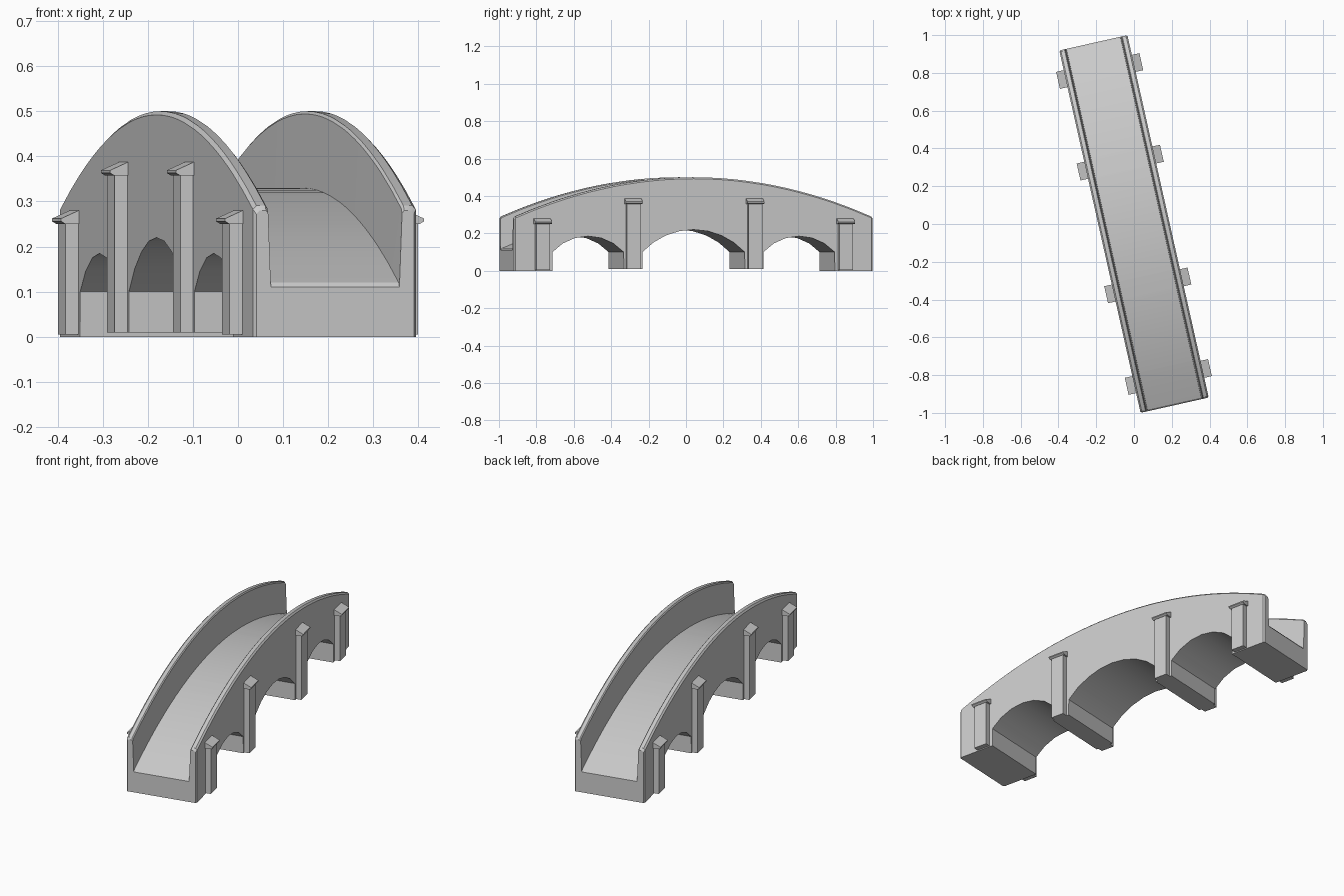
import bpy, bmesh, math
from mathutils import Matrix

if "Cube" in bpy.data.objects:
    bpy.data.objects.remove(bpy.data.objects["Cube"])

ANGLE = math.radians(12.65)
ROT = Matrix.Rotation(ANGLE, 4, 'Z')
L, W = 0.983, 0.185            # half length, half width


def make(name, bm):
    bmesh.ops.recalc_face_normals(bm, faces=bm.faces)
    bm.transform(ROT)
    me = bpy.data.meshes.new(name)
    bm.to_mesh(me)
    bm.free()
    ob = bpy.data.objects.new(name, me)
    bpy.context.collection.objects.link(ob)
    return ob


def arch(centre, half, spring, apex, n):
    """Stations (u, underside z) of one segmental arch with upright pier faces."""
    h = apex - spring
    r = (half * half + h * h) / (2 * h)
    a = math.asin(half / r)
    pts = []
    for i in range(n + 1):
        t = -a + 2 * a * i / n
        pts.append((centre + r * math.sin(t), apex - r + r * math.cos(t)))
    return [(centre - half - 0.001, 0.0)] + pts + [(centre + half + 0.001, 0.0)]


# underside stations along the length
side_arch = arch(0.578, 0.195, 0.10, 0.185, 6)
mid_arch = arch(0.0, 0.28, 0.10, 0.22, 8)
right = [(u, 0.01 if z == 0 and u < 0.5 else z) for u, z in side_arch]
right += [(0.87, 0), (L - 0.008, 0), (L, 0)]
mid = [(u, 0.01 if z == 0 else z) for u, z in mid_arch]
stations = [(-u, z) for u, z in reversed(right)] + mid + right

# bridge body: channel-shaped section lofted along the stations
bm = bmesh.new()
rings = []
for u, bottom in stations:
    end = abs(u) > L - 0.001
    w = W - (0.006 if end else 0)
    drop = 0.007 if end else 0
    top = 0.50 - 0.213 * (u / L) ** 2 - drop
    deck = 0.33 - 0.213 * (u / L) ** 2 - drop
    half = [(w, bottom), (w, top - 0.008), (w - 0.008, top),
            (0.157, top), (0.152, top - 0.006), (0.146, deck)]
    loop = half + [(-v, z) for v, z in reversed(half)]
    rings.append([bm.verts.new((v, u, z)) for v, z in loop])
n = len(rings[0])
for a, b in zip(rings, rings[1:]):
    for i in range(n):
        j = (i + 1) % n
        bm.faces.new((a[i], a[j], b[j], b[i]))
bm.faces.new(rings[0])
bm.faces.new(rings[-1])
body = make("bridge_body", bm)
bpy.context.view_layer.objects.active = body
body.select_set(True)
bpy.ops.object.shade_smooth_by_angle(angle=math.radians(30))
body.select_set(False)


def prism(name, u, side, half, profile):
    """Extrude a (v, z) profile along the length, centred at u."""
    bm = bmesh.new()
    ends = [[bm.verts.new((side * v, u + s * half, z)) for v, z in profile]
            for s in (-1, 1)]
    bm.faces.new(ends[0])
    bm.faces.new(ends[1])
    for i in range(len(profile)):
        j = (i + 1) % len(profile)
        bm.faces.new((ends[0][i], ends[0][j], ends[1][j], ends[1][i]))
    return make(name, bm)


# buttresses with sloped caps on both sides
for side in (-1, 1):
    for u, top, base in ((-0.83, 0.28, 0.005), (-0.333, 0.387, 0.01),
                         (0.333, 0.387, 0.01), (0.83, 0.28, 0.005)):
        prism("buttress", u, side, 0.038,
              [(0.18, base), (0.214, base), (0.214, top - 0.028), (0.18, top - 0.028)])
        prism("buttress_cap", u, side, 0.046,
              [(0.18, top - 0.03), (0.216, top - 0.03), (0.226, top - 0.024),
               (0.226, top - 0.018), (0.186, top), (0.18, top)])
